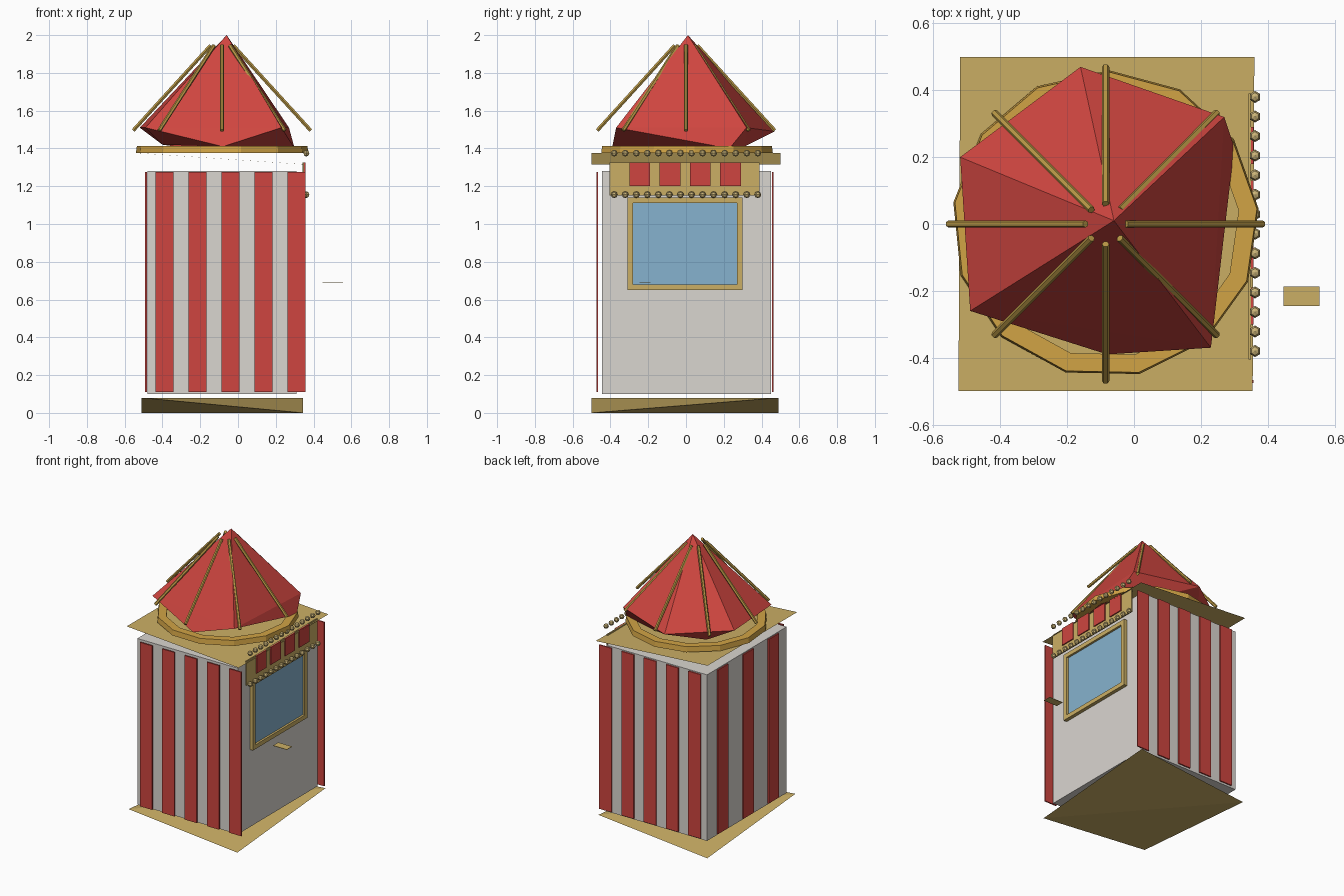
import bpy, bmesh, math
from mathutils import Vector

if "Cube" in bpy.data.objects:
    bpy.data.objects.remove(bpy.data.objects["Cube"])

CX = -0.085  # centre of the booth and roof in x


def mat(name, r, g, b):
    m = bpy.data.materials.new(name)
    m.diffuse_color = (r, g, b, 1)
    m.use_nodes = True
    m.node_tree.nodes["Principled BSDF"].inputs["Base Color"].default_value = m.diffuse_color
    return m


RED = mat("red", 0.62, 0.06, 0.05)
CREAM = mat("warm_white", 0.70, 0.67, 0.63)
GOLD = mat("pale_gold", 0.60, 0.43, 0.13)
RING = mat("orange_gold", 0.64, 0.37, 0.06)
RIB = mat("antique_gold", 0.48, 0.31, 0.06)
BEAD = mat("bead_gold", 0.60, 0.46, 0.19)
GLASS = mat("window_blue", 0.24, 0.45, 0.62)


def mesh(name, verts, faces, material):
    me = bpy.data.meshes.new(name)
    me.from_pydata(verts, [], faces)
    bm = bmesh.new()
    bm.from_mesh(me)
    bmesh.ops.recalc_face_normals(bm, faces=bm.faces)
    bm.to_mesh(me)
    bm.free()
    me.materials.append(material)
    ob = bpy.data.objects.new(name, me)
    bpy.context.collection.objects.link(ob)
    return ob


def box(name, x, y, z, material):
    v = [(a, b, c) for a in x for b in y for c in z]
    f = [(0, 1, 3, 2), (4, 6, 7, 5), (0, 4, 5, 1), (2, 3, 7, 6), (0, 2, 6, 4), (1, 5, 7, 3)]
    return mesh(name, v, f, material)


def rod(name, a, b, r, material, sides=6):
    a, b = Vector(a), Vector(b)
    q = (b - a).to_track_quat('Z', 'Y')
    pts = []
    for end in (a, b):
        for i in range(sides):
            t = math.tau * i / sides
            pts.append(end + q @ Vector((r * math.cos(t), r * math.sin(t), 0)))
    faces = [(i, (i + 1) % sides, (i + 1) % sides + sides, i + sides) for i in range(sides)]
    faces += [tuple(range(sides)), tuple(range(sides, 2 * sides))]
    return mesh(name, pts, faces, material)


# Base: warped thin wedge, opposite corners high and low
mesh("base", [(-0.51, -0.5, 0.08), (0.345, -0.5, 0), (0.345, 0.49, 0.08), (-0.51, 0.49, 0)],
     [(0, 1, 2), (0, 2, 3), (0, 1, 3), (1, 2, 3)], GOLD)

# Booth body
box("booth_body", (-0.48, 0.31), (-0.445, 0.45), (0.1, 1.28), CREAM)

# Red stripes on front, back and left
for i in range(5):
    x = -0.39 + 0.175 * i
    for side, y in (("front", -0.475), ("back", 0.455)):
        box(f"{side}_stripe_{i}", (x - 0.048, x + 0.048), (y, y + 0.009), (0.11, 1.275), RED)
for i in range(3):
    y = -0.285 + 0.285 * i
    box(f"left_stripe_{i}", (-0.492, -0.483), (y - 0.058, y + 0.058), (0.11, 1.275), RED)

# Window with frame on the right side
box("window_glass", (0.312, 0.320), (-0.285, 0.275), (0.675, 1.115), GLASS)
for i, (y, z) in enumerate((((-0.31, 0.30), (0.65, 0.68)), ((-0.31, 0.30), (1.11, 1.14)),
                            ((-0.31, -0.28), (0.68, 1.11)), ((0.27, 0.30), (0.68, 1.11)))):
    box(f"window_frame_{i}", (0.305, 0.335), y, z, GOLD)

# Small ticket ledge in front of the window
box("ticket_ledge", (0.447, 0.555), (-0.245, -0.187), (0.688, 0.691), GOLD)

# Sign board with red panels and bulb rows
box("sign_board", (0.342, 0.350), (-0.405, 0.39), (1.15, 1.325), GOLD)
for i in range(4):
    y = -0.245 + 0.16 * i
    box(f"sign_panel_{i}", (0.350, 0.358), (y - 0.055, y + 0.055), (1.20, 1.325), RED)
for row, z in (("top", 1.375), ("bottom", 1.155)):
    bm = bmesh.new()
    for i in range(14):
        s = bmesh.ops.create_uvsphere(bm, u_segments=6, v_segments=4, radius=0.018)
        bmesh.ops.translate(bm, verts=s["verts"], vec=(0.362, -0.38 + 0.76 * i / 13, z))
    bulbs = mesh(f"{row}_bulbs", [], [], BEAD)
    bm.to_mesh(bulbs.data)
    bm.free()

# Tilted cornice sheet above the body
mesh("cornice_sheet", [(-0.525, -0.5, 1.375), (0.355, -0.5, 1.315), (0.36, 0.5, 1.315), (-0.52, 0.5, 1.375)],
     [(0, 1, 2, 3)], GOLD)

# Ring under the roof
N = 13
rv = []
for r, z in ((0.46, 1.375), (0.455, 1.412), (0.40, 1.412), (0.40, 1.375)):
    for i in range(N):
        t = math.tau * i / N + 0.1
        rv.append((CX + r * math.cos(t), r * math.sin(t), z))
rf = [(k * N + i, k * N + (i + 1) % N, (k + 1) % 4 * N + (i + 1) % N, (k + 1) % 4 * N + i)
      for k in range(4) for i in range(N)]
mesh("roof_ring", rv, rf, RING)

# Five-sided faceted roof with tucked-in skirt
upper = [(0.27, 0.32, 1.51), (-0.16, 0.47, 1.49), (-0.52, 0.20, 1.51), (-0.49, -0.26, 1.51), (0.23, -0.37, 1.51)]
lower = [(0.05, 0.31, 1.41), (-0.33, 0.24, 1.41), (-0.40, -0.06, 1.42), (-0.08, -0.39, 1.41), (0.30, 0.23, 1.40)]
faces = []
for i in range(5):
    j = (i + 1) % 5
    faces += [(10, i, j), (i, 5 + i, j), (5 + i, 5 + j, j)]
mesh("roof", upper + lower + [(-0.06, 0.01, 2.0)], faces, RED)

# Eight gold roof ribs
for i in range(8):
    c, s = math.cos(math.pi * i / 4), math.sin(math.pi * i / 4)
    rod(f"roof_rib_{i}", (CX + 0.06 * c, 0.06 * s, 1.945), (CX + 0.47 * c, 0.47 * s, 1.495), 0.011, RIB)
